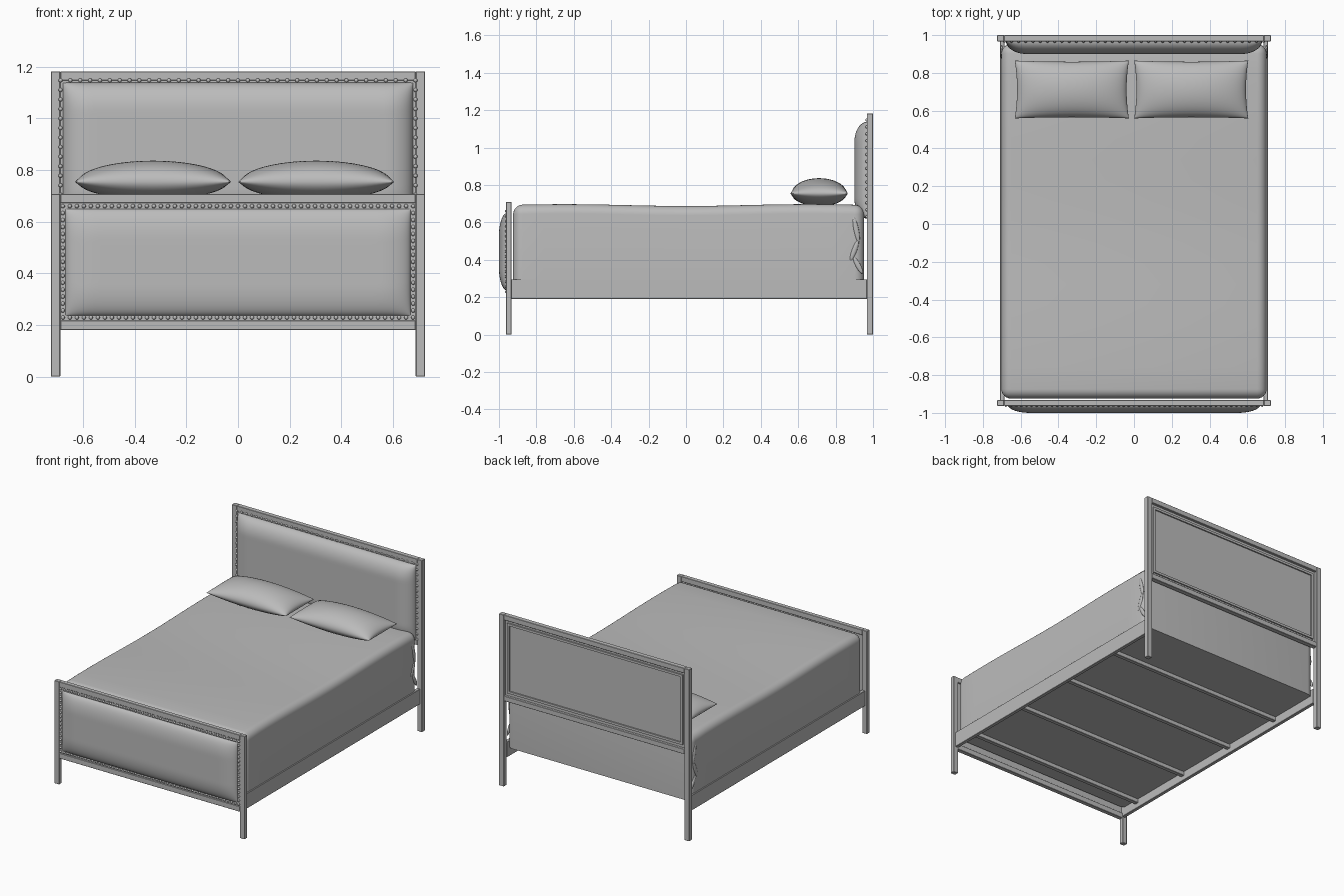
import bpy, bmesh, math
from mathutils import Matrix, Vector

if "Cube" in bpy.data.objects:
    bpy.data.objects.remove(bpy.data.objects["Cube"])

grey = bpy.data.materials.new("plain grey")
grey.use_nodes = True
GREY = (0.5, 0.5, 0.5, 1)
grey.diffuse_color = GREY
grey.node_tree.nodes["Principled BSDF"].inputs["Base Color"].default_value = GREY


def finish(name, bm, smooth=None):
    bmesh.ops.recalc_face_normals(bm, faces=bm.faces)
    mesh = bpy.data.meshes.new(name)
    bm.to_mesh(mesh)
    bm.free()
    mesh.materials.append(grey)
    ob = bpy.data.objects.new(name, mesh)
    bpy.context.collection.objects.link(ob)
    if smooth:
        bpy.ops.object.select_all(action='DESELECT')
        ob.select_set(True)
        bpy.context.view_layer.objects.active = ob
        bpy.ops.object.shade_smooth_by_angle(angle=math.radians(smooth))
    return ob


def add_box(bm, x, y, z):
    """Box from three (low, high) ranges."""
    size = [b - a for a, b in (x, y, z)]
    mid = [(a + b) / 2 for a, b in (x, y, z)]
    return bmesh.ops.create_cube(
        bm, size=1, matrix=Matrix.Translation(mid) @ Matrix.Diagonal((*size, 1)))["verts"]


def box(name, x, y, z, bevel=0.002):
    bm = bmesh.new()
    add_box(bm, x, y, z)
    if bevel:
        bmesh.ops.bevel(bm, geom=bm.edges[:], offset=bevel, segments=1, affect='EDGES')
    return finish(name, bm)


def cushion(name, half, z, y, depth, r):
    """Upholstered pad facing -y, swelling out from a flat rim."""
    bm = bmesh.new()
    bmesh.ops.create_grid(bm, x_segments=64, y_segments=40, size=1)

    def swell(d):
        return math.sqrt(max(0, 1 - (1 - min(d / r, 1)) ** 2))

    h = (z[1] - z[0]) / 2
    for v in bm.verts:
        # crowd the vertices towards the rim
        u, w = (math.sin(c * math.pi / 2) for c in v.co.xy)
        bulge = swell(half * (1 - abs(u))) * swell(h * (1 - abs(w)))
        v.co = (u * half, y - depth * bulge, z[0] + h * (1 + w))
    return finish(name, bm, 60)


def studs(name, half, z, y, step, bottom):
    """Row of round nail heads around a pad."""
    nx, nz = round(2 * half / step), round((z[1] - z[0]) / step)
    spots = [(s * half, z[0] + (z[1] - z[0]) * i / nz) for s in (-1, 1) for i in range(nz + 1)]
    for level in ([z[0], z[1]] if bottom else [z[1]]):
        spots += [(-half + 2 * half * i / nx, level) for i in range(1, nx)]
    bm = bmesh.new()
    for sx, sz in spots:
        bmesh.ops.create_uvsphere(bm, u_segments=8, v_segments=6, radius=0.008,
                                  matrix=Matrix.Translation((sx, y, sz)))
    return finish(name, bm, 60)


# Headboard and footboard frames
POST_IN, POST_OUT = 0.688, 0.724
HEAD_Y, FOOT_Y = (0.967, 1.0), (-0.963, -0.933)
for side, s in (("left", 1), ("right", -1)):
    x = sorted((s * POST_IN, s * POST_OUT))
    box("head_post_" + side, x, HEAD_Y, (0, 1.182))
    box("foot_post_" + side, x, FOOT_Y, (0, 0.708))
    xr = sorted((s * 0.685, s * 0.709))
    box("side_rail_" + side, xr, (-0.935, 0.968), (0.19, 0.295))
inner = (-POST_IN, POST_IN)
box("headboard_top_rail", inner, HEAD_Y, (1.147, 1.182))
box("headboard_lower_rail", inner, HEAD_Y, (0.59, 0.625))
box("footboard_top_rail", inner, FOOT_Y, (0.672, 0.708))
box("footboard_bottom_rail", inner, FOOT_Y, (0.18, 0.217))

# Backing panels behind the upholstery
box("headboard_panel", inner, (0.969, 0.983), (0.624, 1.148), 0)
box("footboard_panel", inner, (-0.958, -0.942), (0.216, 0.673), 0)

# Raised trim on the rear of the headboard
bm = bmesh.new()
TRIM = 0.016
for s in (-1, 1):
    add_box(bm, sorted((s * 0.668, s * (0.668 - TRIM))), (0.982, 0.992), (0.645, 1.127))
for low in (0.645, 1.127 - TRIM):
    add_box(bm, (-0.668 + TRIM, 0.668 - TRIM), (0.982, 0.992), (low, low + TRIM))
finish("headboard_rear_trim", bm)

# Upholstery and nail heads
cushion("headboard_pad", 0.678, (0.62, 1.138), 0.97, 0.07, 0.11)
cushion("footboard_pad", 0.668, (0.236, 0.65), -0.957, 0.043, 0.12)
studs("headboard_studs", 0.687, (0.63, 1.147), 0.967, 0.038, False)
studs("footboard_studs", 0.678, (0.229, 0.66), -0.96, 0.027, True)

# Slats under the mattress
for i in range(4):
    y = -0.79 + 0.457 * i
    box("slat_%d" % (i + 1), (-0.69, 0.69), (y - 0.014, y + 0.014), (0.222, 0.251))

# Mattress with covered, rounded edges and a gentle dip in the middle
bm = bmesh.new()
add_box(bm, (-0.702, 0.702), (-0.924, 0.952), (0.25, 0.692))
round_edges = [e for e in bm.edges if max(v.co.z for v in e.verts) > 0.5]
bmesh.ops.bevel(bm, geom=round_edges, offset=0.05, segments=6, profile=0.5, affect='EDGES')
for i in range(1, 16):
    bmesh.ops.bisect_plane(bm, geom=bm.verts[:] + bm.edges[:] + bm.faces[:],
                           plane_co=(0, -0.87 + 0.11 * i, 0), plane_no=(0, 1, 0))
for v in bm.verts:
    if v.co.z > 0.6:
        v.co.z += 0.005 * math.cos(v.co.y * math.pi / 0.65) * -1
finish("mattress", bm, 40)

# Gathered cover folds at the head corners
for side, s in (("left", 1), ("right", -1)):
    bm = bmesh.new()
    for y, z, tilt, length in ((0.91, 0.56, 0.2, 0.07), (0.9, 0.45, -0.35, 0.06),
                               (0.92, 0.37, 0.5, 0.05)):
        place = (Matrix.Translation((s * 0.7, y, z)) @ Matrix.Rotation(tilt, 4, 'X')
                 @ Matrix.Diagonal((0.008, 0.014, length, 1)))
        bmesh.ops.create_uvsphere(bm, u_segments=12, v_segments=8, radius=1, matrix=place)
    finish("cover_folds_" + side, bm, 60)

# Pillows with pinched corners and a pointed seam
for side, cx in (("left", 0.303), ("right", -0.329)):
    bm = bmesh.new()
    for up in (1, -1):
        sheet = bmesh.ops.create_grid(bm, x_segments=32, y_segments=24, size=1)["verts"]
        for v in sheet:
            u, w = (math.sin(c * math.pi / 2) for c in v.co.xy)
            puff = math.sqrt(max(0, (1 - u * u) * (1 - w * w)))
            height = 0.082 if up > 0 else -0.068
            v.co = (cx + u * 0.302 * (0.96 + 0.04 * w * w),
                    0.712 + w * 0.153 * (0.96 + 0.04 * u * u),
                    0.754 + height * puff)
    bmesh.ops.remove_doubles(bm, verts=bm.verts[:], dist=0.0005)
    finish("pillow_" + side, bm, 80)
